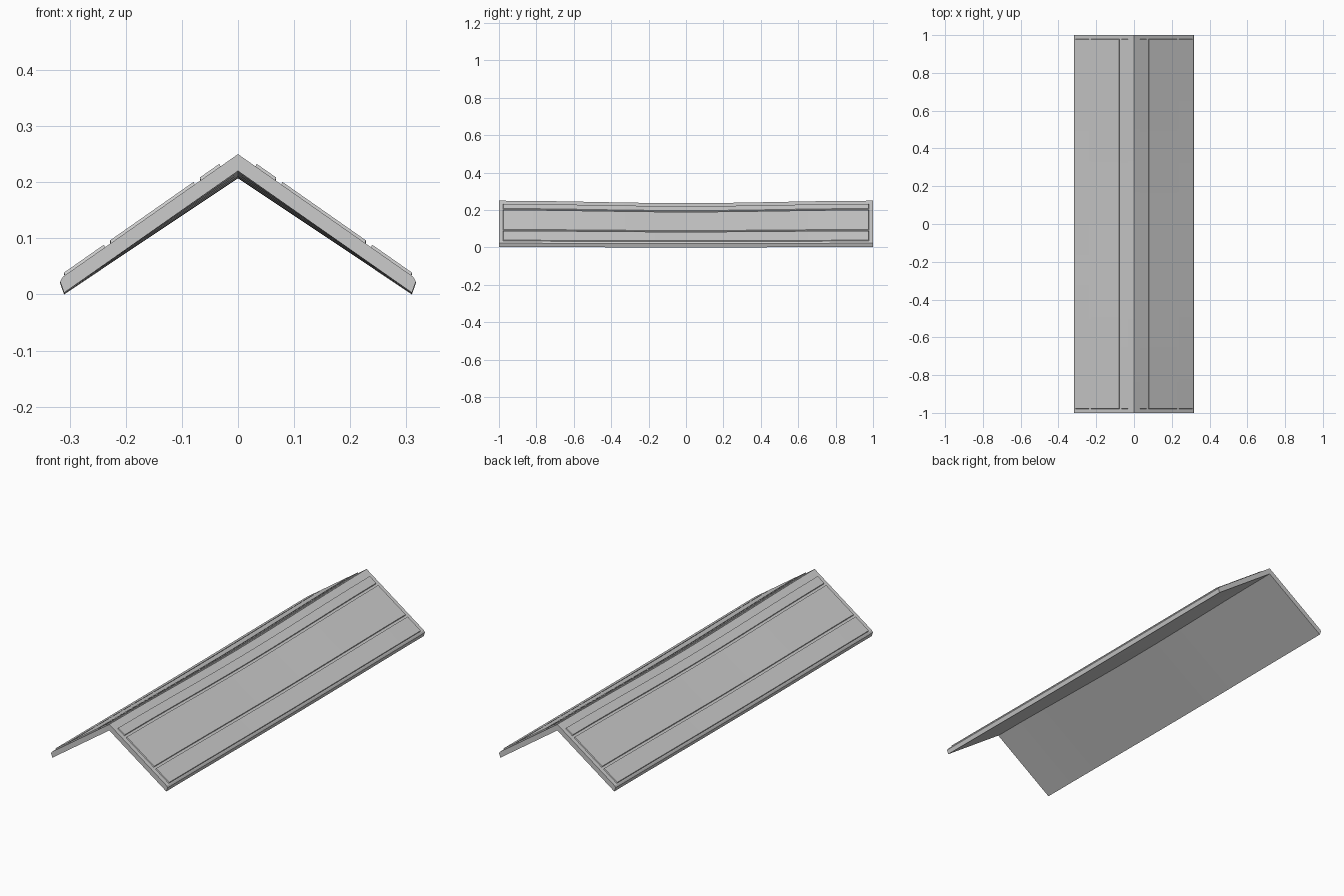
import bpy, bmesh, math

if "Cube" in bpy.data.objects:
    bpy.data.objects.remove(bpy.data.objects["Cube"])

SLOPE = 0.70
STEPS = 12


def sag(x, y):
    # ridge dips in the middle, eaves hardly move
    return (0.013 - 0.010 * min(x / 0.31, 1)) * (1 + math.cos(math.pi * y)) / 2


def top(x):
    return 0.25 - SLOPE * x


def loft(name, rings, skip_seam=False):
    """Closed strip through rings of (x, y, z); the right half is mirrored."""
    bm = bmesh.new()
    rows = [[bm.verts.new((x, y, z - sag(x, y))) for x, y, z in r] for r in rings]
    n = len(rows[0])
    for a, b in zip(rows, rows[1:]):
        for i in range(n - 1 if skip_seam else n):
            j = (i + 1) % n
            bm.faces.new((a[i], a[j], b[j], b[i]))
    bm.faces.new(rows[0])
    bm.faces.new(rows[-1][::-1])
    bmesh.ops.recalc_face_normals(bm, faces=bm.faces)
    # an open seam on the mirror plane: make sure normals point outward
    bm.normal_update()
    if max(bm.faces, key=lambda f: f.calc_center_median().x).normal.x < 0:
        bmesh.ops.reverse_faces(bm, faces=bm.faces)
    me = bpy.data.meshes.new(name)
    bm.to_mesh(me)
    bm.free()
    ob = bpy.data.objects.new(name, me)
    bpy.context.collection.objects.link(ob)
    m = ob.modifiers.new("mirror", 'MIRROR')
    m.use_clip = True
    return ob


ys = [-1 + 2 * i / STEPS for i in range(STEPS + 1)]

# Main roof slab with a blunt eave edge
profile = [(0, 0.25), (0.312, top(0.312)), (0.317, 0.023), (0.31, 0.003), (0, 0.22)]
loft("roof_slab", [[(x, y, z) for x, z in profile] for y in ys], skip_seam=True)

# Raised boards on each slope, separated by narrow gaps
RISE, BEV = 0.006, 0.003
for name, x0, x1 in (("ridge_board", 0.03, 0.066),
                     ("middle_board", 0.076, 0.226),
                     ("eave_board", 0.236, 0.308)):
    rings = []
    for i, y in enumerate(ys):
        out = []
        tip = BEV if i in (0, STEPS) else 0
        for x, up in ((x0, -0.004), (x0 + BEV, RISE), (x1 + 0.002, RISE), (x1, -0.004)):
            yy = y * (0.98 - (tip if up > 0 else 0))
            out.append((x, yy, top(x) + up))
        rings.append(out)
    loft(name, rings)
